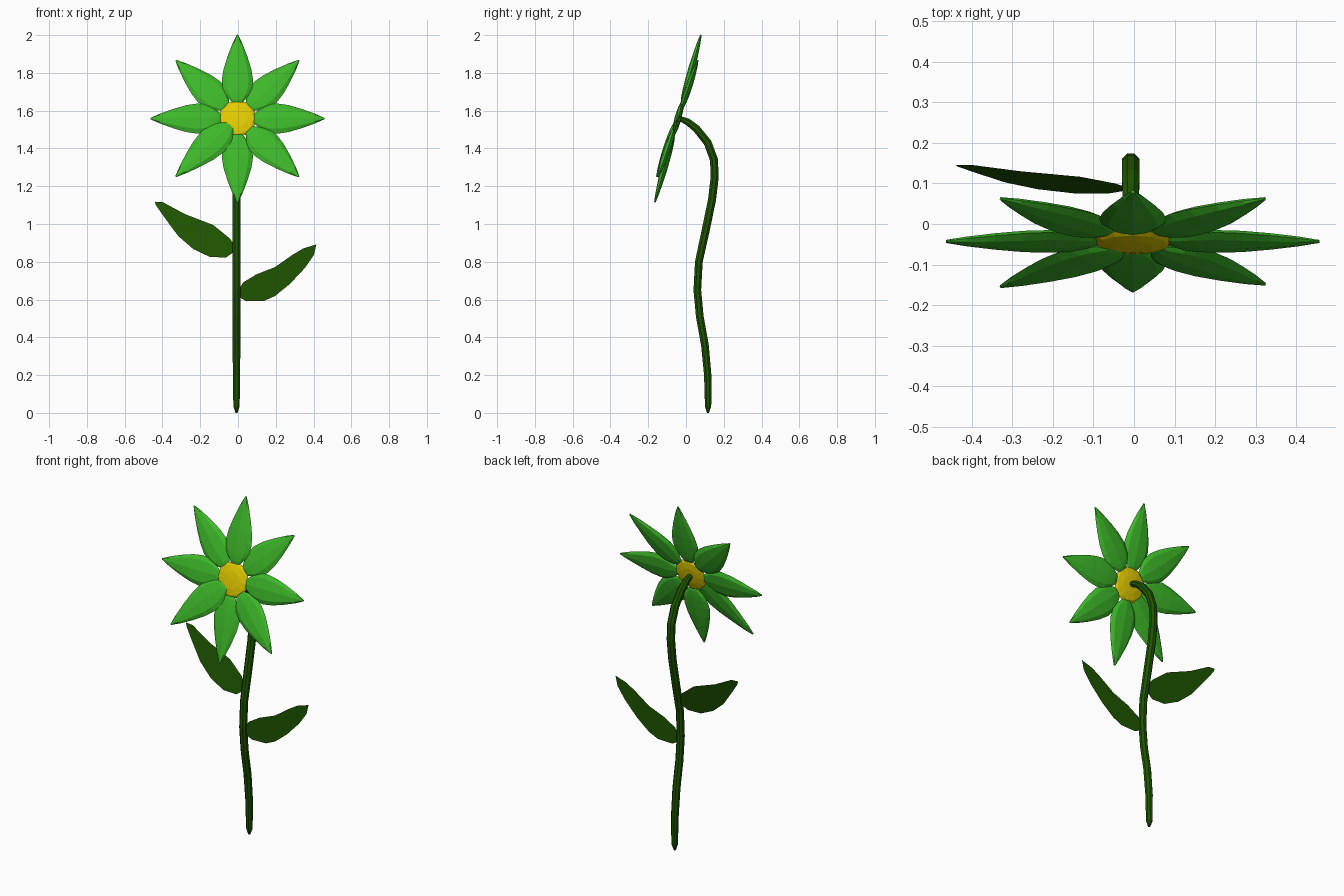
import bpy, bmesh, math
from mathutils import Vector, Matrix

if "Cube" in bpy.data.objects:
    bpy.data.objects.remove(bpy.data.objects["Cube"])


def material(name, rgb):
    m = bpy.data.materials.new(name)
    m.diffuse_color = (*rgb, 1)
    m.use_nodes = True
    m.node_tree.nodes["Principled BSDF"].inputs["Base Color"].default_value = m.diffuse_color
    return m


PETAL = material("bright green", (0.047, 0.48, 0.022))
STEM = material("dark green", (0.013, 0.09, 0.0))
YELLOW = material("yellow", (0.76, 0.60, 0.0))


def add_object(name, bm, mat, matrix=None):
    bmesh.ops.recalc_face_normals(bm, faces=bm.faces)
    me = bpy.data.meshes.new(name)
    bm.to_mesh(me)
    bm.free()
    me.materials.append(mat)
    ob = bpy.data.objects.new(name, me)
    if matrix:
        ob.matrix_world = matrix
    bpy.context.collection.objects.link(ob)
    return ob


def loft(rings):
    """Skin a list of rings of points and cap both ends."""
    bm = bmesh.new()
    rows = [[bm.verts.new(p) for p in ring] for ring in rings]
    n = len(rows[0])
    for a, b in zip(rows, rows[1:]):
        for i in range(n):
            j = (i + 1) % n
            bm.faces.new((a[i], a[j], b[j], b[i]))
    bm.faces.new(rows[0])
    bm.faces.new(rows[-1])
    return bm


# Stem: octagonal tube along a curve in the side plane (y, z, radius)
path = [(.116, 0, .006), (.117, .035, .018), (.115, .2, .021), (.10, .36, .022),
        (.073, .51, .022), (.06, .65, .022), (.068, .8, .022), (.105, .97, .023),
        (.138, 1.13, .023), (.152, 1.25, .023), (.148, 1.34, .023),
        (.115, 1.43, .023), (.055, 1.505, .022), (.01, 1.54, .02), (-.035, 1.56, .014)]
rings = []
for i, (y, z, r) in enumerate(path):
    a, b = path[max(i - 1, 0)], path[min(i + 1, len(path) - 1)]
    t = Vector((0, b[0] - a[0], b[1] - a[1])).normalized()
    side = Vector((0, t.z, -t.y))
    rings.append([Vector((-.008, y, z)) + r * (math.cos(q) * Vector((1, 0, 0)) + math.sin(q) * side)
                  for q in [math.pi * (k + .5) / 4 for k in range(8)]])
add_object("stem", loft(rings), STEM)

# Flower head frame: local y points up the petal plane, local z faces front
tilt = math.radians(15.4)
up = Vector((0, math.sin(tilt), math.cos(tilt)))
front = Vector((0, -math.cos(tilt), math.sin(tilt)))
head = Matrix.Translation((-.003, -.043, 1.558)) @ Matrix((Vector((1, 0, 0)), up, front)).transposed().to_4x4()

# Petals: lens-shaped cross-sections (distance, half width, half thickness)
profile = [(.088, .028, .006), (.105, .041, .012), (.13, .062, .015), (.16, .076, .017),
           (.21, .083, .018), (.27, .074, .018), (.34, .053, .015), (.41, .027, .01), (.46, .004, .004)]
for k in range(8):
    start = .055 if k == 5 else profile[0][0]      # one petal overlaps the centre
    rings = []
    for d, w, h in profile:
        d = start + (d - .088) * (.46 - start) / .372
        rings.append([(d, w * math.cos(q), h * math.sin(q))
                      for q in [math.pi * s / 4 for s in range(8)]])
    lift = .006 if k == 5 else 0
    lean = math.radians(-3.5 if k % 2 else 0)      # diagonal petals lean a little more
    add_object(f"petal_{k + 1}", loft(rings), PETAL,
               head @ Matrix.Translation((0, 0, lift)) @ Matrix.Rotation(lean, 4, 'X')
               @ Matrix.Rotation(k * math.pi / 4, 4, 'Z'))

# Yellow centre: flattened faceted dome
bm = bmesh.new()
bmesh.ops.create_uvsphere(bm, u_segments=12, v_segments=6, radius=1)
add_object("flower_centre", bm, YELLOW, head @ Matrix.Diagonal((.1, .1, .018, 1)))


# Leaves: flat outlines (x, z), y given by a rule
def leaf(name, outline, depth):
    bm = bmesh.new()
    bm.faces.new([bm.verts.new((x, depth(z), z)) for x, z in outline])
    add_object(name, bm, STEM)


leaf("left_leaf", [(-.44, 1.118), (-.397, 1.115), (-.28, 1.052), (-.132, .995), (-.045, .925),
                   (-.02, .89), (-.025, .85), (-.063, .823), (-.148, .825), (-.238, .868),
                   (-.317, .937), (-.386, 1.03), (-.435, 1.10)],
     lambda z: .076 + (z - .827) * .24)
leaf("right_leaf", [(.415, .892), (.402, .836), (.354, .767), (.275, .683), (.196, .619),
                    (.138, .593), (.045, .591), (.014, .608), (.005, .65), (.026, .69),
                    (.095, .732), (.196, .772), (.286, .835), (.344, .87)],
     lambda z: .063)
